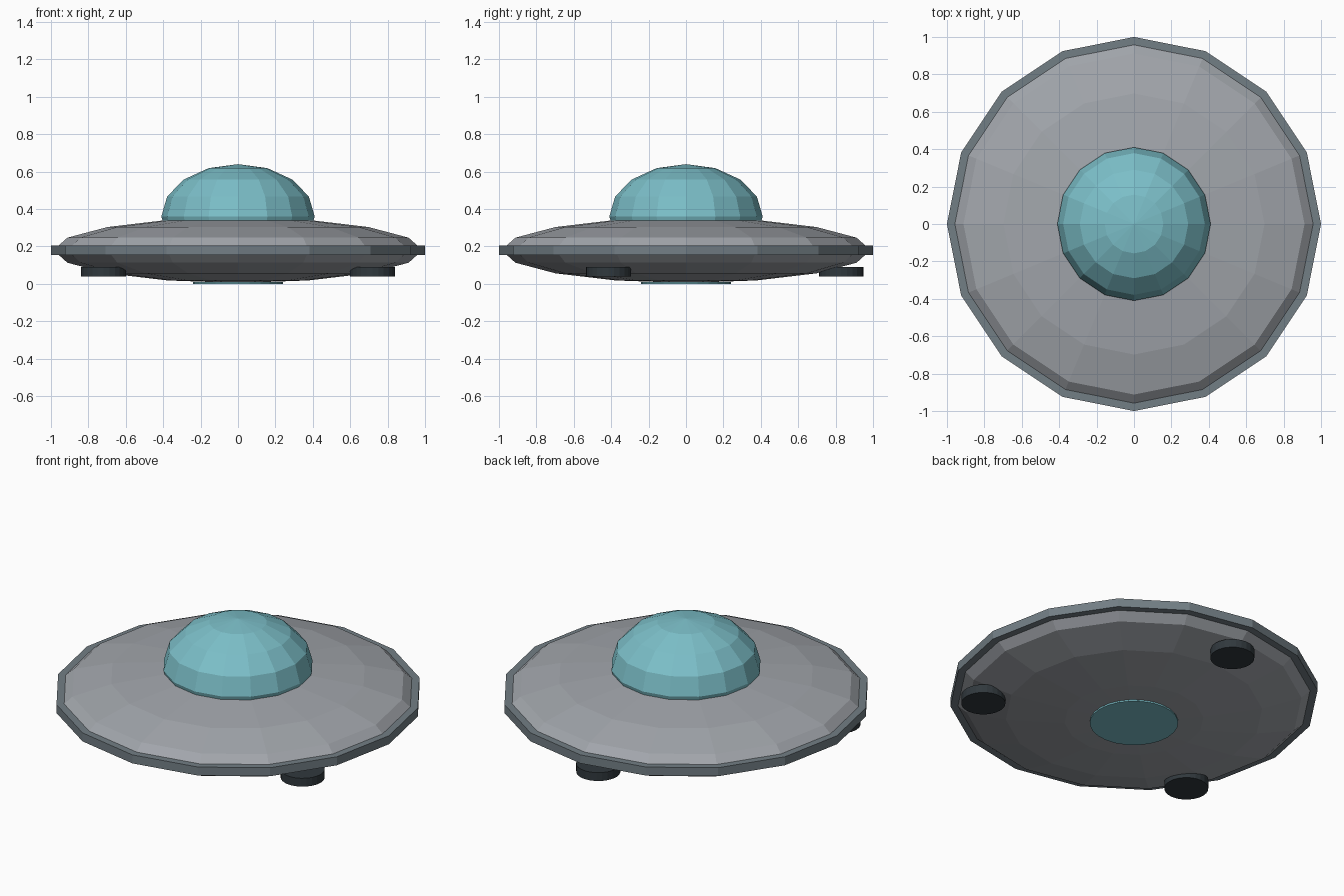
import bpy, math

if "Cube" in bpy.data.objects:
    bpy.data.objects.remove(bpy.data.objects["Cube"])


def mat(name, rgb):
    m = bpy.data.materials.new(name)
    m.diffuse_color = (*rgb, 1)
    m.use_nodes = True
    m.node_tree.nodes["Principled BSDF"].inputs["Base Color"].default_value = m.diffuse_color
    return m


HULL = mat("hull grey", (0.36, 0.38, 0.41))
RIM = mat("rim slate", (0.17, 0.21, 0.235))
GLASS = mat("teal glass", (0.20, 0.52, 0.58))
DARK = mat("dark metal", (0.03, 0.04, 0.047))


def finish(name, material):
    ob = bpy.context.object
    ob.name = name
    ob.data.materials.append(material)
    return ob


def ellipsoid(name, radius, height, z, material):
    # 16 x 8 faceted sphere, flattened
    bpy.ops.mesh.primitive_uv_sphere_add(segments=16, ring_count=8, radius=1,
                                         location=(0, 0, z))
    ob = finish(name, material)
    ob.scale = (radius, radius, height)
    return ob


def disc(name, radius, z0, z1, material, x=0, y=0, sides=16):
    bpy.ops.mesh.primitive_cylinder_add(vertices=sides, radius=radius, depth=z1 - z0,
                                        location=(x, y, (z0 + z1) / 2))
    return finish(name, material)


# saucer body, rim band and canopy
ellipsoid("saucer_hull", 0.987, 0.175, 0.18, HULL)
disc("rim_band", 1.0, 0.155, 0.206, RIM)
ellipsoid("canopy_dome", 0.41, 0.28, 0.36, GLASS)

# glowing plate under the belly
disc("belly_plate", 0.24, 0.0, 0.009, GLASS, sides=24)

# three landing pads, one at the back and two toward the front
for i, deg in enumerate((90, 210, 330)):
    a = math.radians(deg)
    disc(f"landing_pad_{i + 1}", 0.12, 0.04, 0.09, DARK,
         0.83 * math.cos(a), 0.83 * math.sin(a), sides=24)
